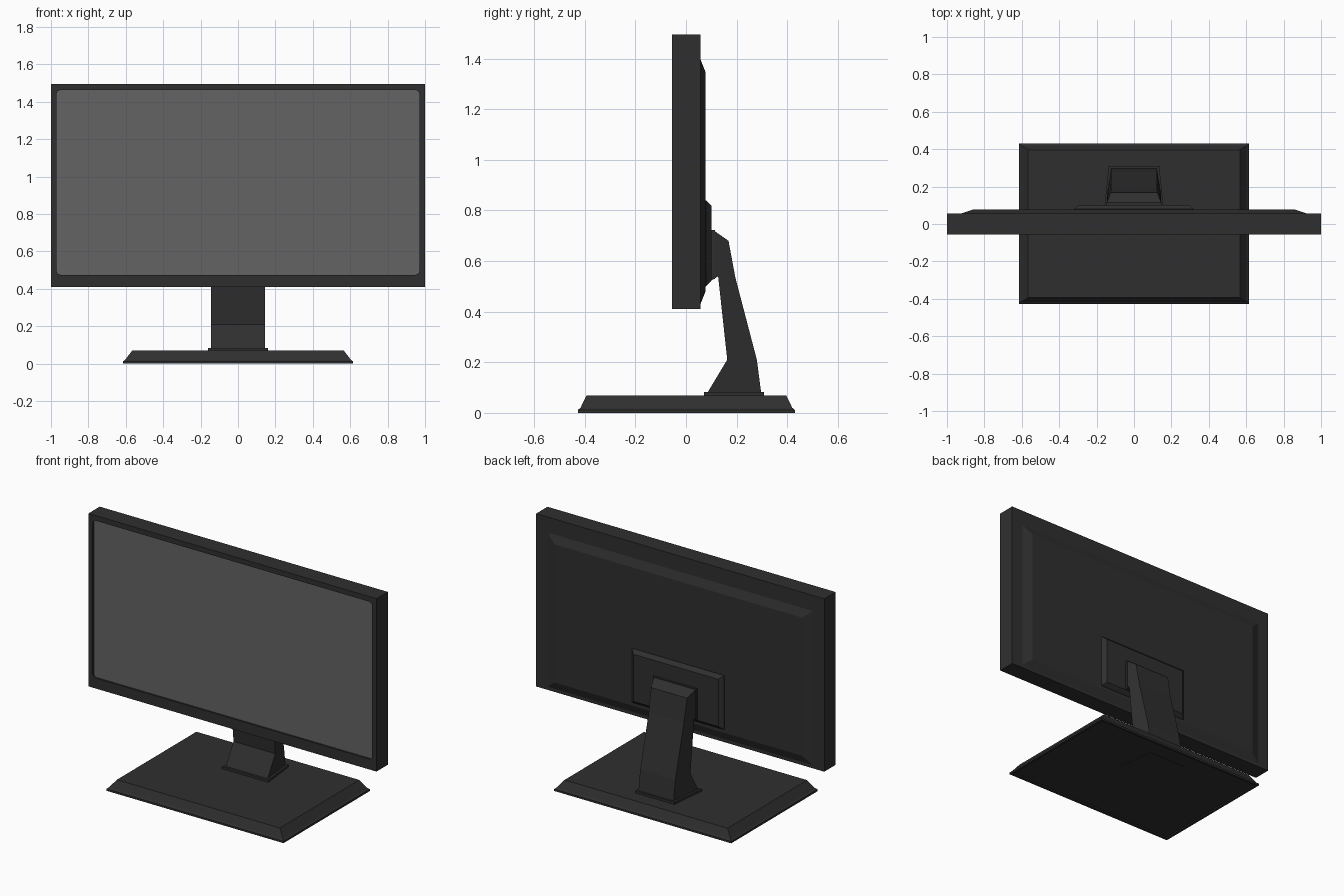
import bpy, bmesh, math

if "Cube" in bpy.data.objects:
    bpy.data.objects.remove(bpy.data.objects["Cube"])


def material(name, v):
    m = bpy.data.materials.new(name)
    m.diffuse_color = (v, v, v, 1)
    m.use_nodes = True
    m.node_tree.nodes["Principled BSDF"].inputs["Base Color"].default_value = m.diffuse_color
    return m


BLACK = material("charcoal plastic", 0.0285)
GREY = material("screen grey", 0.125)


def loft(name, rings, mat):
    """Skin a list of equal-length point rings and cap both ends."""
    bm = bmesh.new()
    vr = [[bm.verts.new(p) for p in r] for r in rings]
    n = len(vr[0])
    for a, b in zip(vr, vr[1:]):
        for i in range(n):
            j = (i + 1) % n
            bm.faces.new((a[i], a[j], b[j], b[i]))
    bm.faces.new(vr[0])
    bm.faces.new(vr[-1])
    bmesh.ops.recalc_face_normals(bm, faces=bm.faces)
    me = bpy.data.meshes.new(name)
    bm.to_mesh(me)
    bm.free()
    me.materials.append(mat)
    ob = bpy.data.objects.new(name, me)
    bpy.context.collection.objects.link(ob)
    return ob


def along_y(name, sections, mat):
    """Rectangular sections (y, half_width, z_low, z_high)."""
    return loft(name, [[(-w, y, a), (w, y, a), (w, y, b), (-w, y, b)]
                       for y, w, a, b in sections], mat)


def along_z(name, sections, mat):
    """Sections (z, front_half_width, back_half_width, y_front, y_back)."""
    return loft(name, [[(-f, a, z), (f, a, z), (r, b, z), (-r, b, z)]
                       for z, f, r, a, b in sections], mat)


def rounded_slab(name, y0, y1, w, z0, z1, r, mat):
    """Rounded rectangle facing the front."""
    pts = []
    for cx, cz, start in ((w - r, z1 - r, 0), (r - w, z1 - r, 90),
                          (r - w, z0 + r, 180), (w - r, z0 + r, 270)):
        for k in range(5):
            t = math.radians(start + k * 22.5)
            pts.append((cx + r * math.cos(t), cz + r * math.sin(t)))
    return loft(name, [[(x, y, z) for x, z in pts] for y in (y0, y1)], mat)


# Housing with a shallow rounded screen opening
housing = along_y("housing", [(-0.055, 1, 0.41, 1.495), (0.057, 1, 0.41, 1.495)], BLACK)
cutter = rounded_slab("screen_cutter", -0.1, -0.043, 0.97, 0.475, 1.463, 0.022, BLACK)
cut = housing.modifiers.new("opening", 'BOOLEAN')
cut.operation = 'DIFFERENCE'
cut.solver = 'EXACT'
cut.object = cutter
cutter.hide_render = True
cutter.hide_viewport = True
rounded_slab("screen", -0.044, -0.038, 0.97, 0.475, 1.463, 0.022, GREY)

# Raised back panel, mounting plate and pivot plate
along_y("back_panel", [(0.05, 0.92, 0.43, 1.397), (0.057, 0.92, 0.43, 1.397),
                       (0.077, 0.86, 0.48, 1.347)], BLACK)
along_y("mounting_plate", [(0.07, 0.32, 0.50, 0.84), (0.079, 0.32, 0.50, 0.84),
                           (0.101, 0.295, 0.522, 0.818)], BLACK)
along_y("pivot_plate", [(0.095, 0.15, 0.522, 0.722), (0.114, 0.15, 0.53, 0.722)], BLACK)

# Neck: side profile (y, z, half width), narrower towards the rear
neck = [(0.112, 0.53, 0.145), (0.127, 0.54, 0.145), (0.163, 0.21, 0.145),
        (0.085, 0.08, 0.145), (0.297, 0.08, 0.122), (0.28, 0.21, 0.122),
        (0.195, 0.535, 0.122), (0.168, 0.68, 0.125), (0.114, 0.718, 0.145)]
loft("neck", [[(s * w, y, z) for y, z, w in neck] for s in (-1, 1)], BLACK)

# Collar and base
along_z("neck_collar", [(0.003, 0.16, 0.135, 0.072, 0.309),
                        (0.083, 0.16, 0.135, 0.072, 0.309)], BLACK)
along_z("base", [(0.006, 0.595, 0.595, -0.405, 0.41), (0, 0.6, 0.6, -0.41, 0.415),
                 (0, 0.615, 0.615, -0.427, 0.43), (0.012, 0.615, 0.615, -0.427, 0.43),
                 (0.02, 0.604, 0.604, -0.417, 0.42),
                 (0.069, 0.566, 0.566, -0.393, 0.396)], BLACK)
